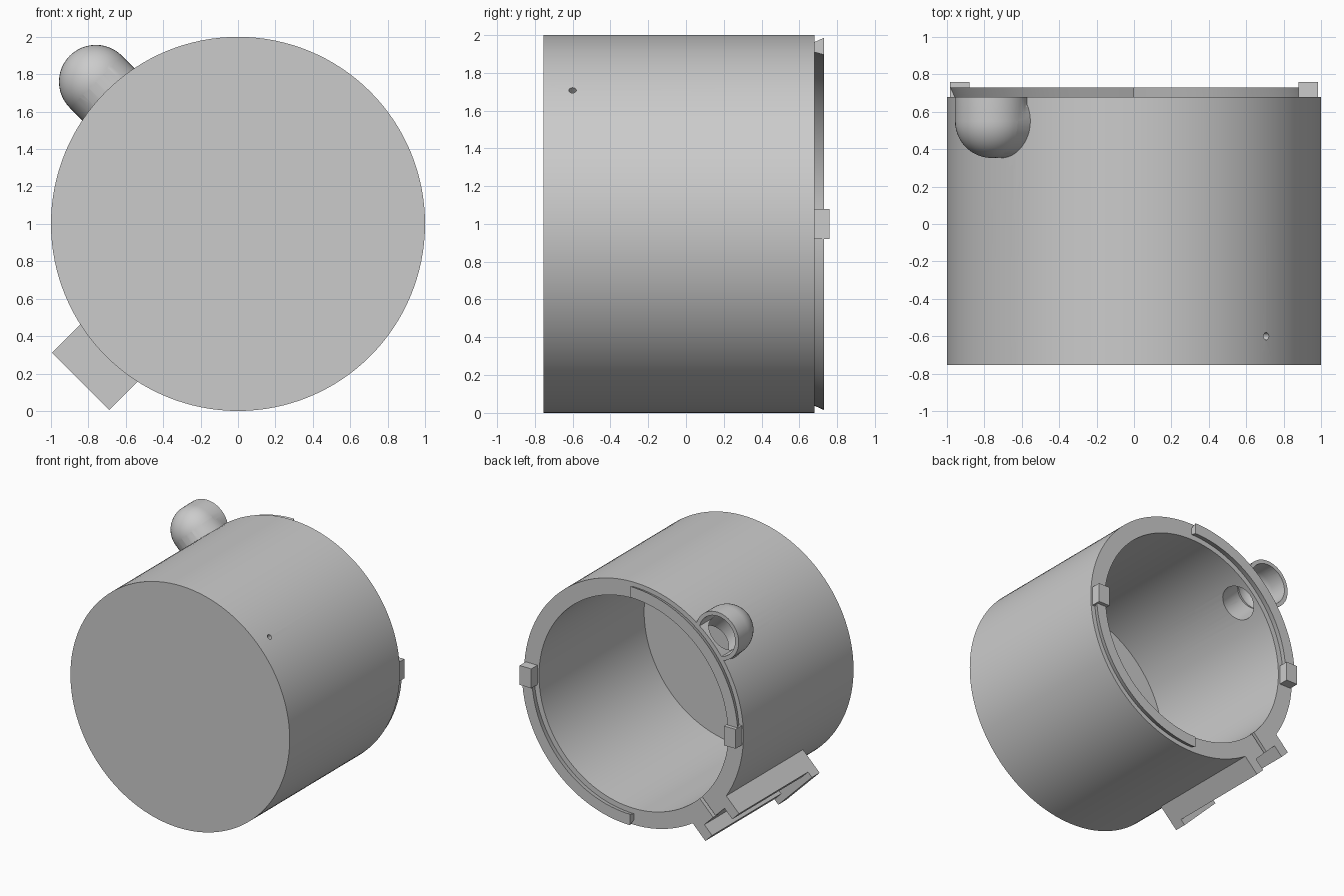
import bpy, bmesh, math
from mathutils import Matrix, Vector

if "Cube" in bpy.data.objects:
    bpy.data.objects.remove(bpy.data.objects["Cube"], do_unlink=True)

grey = bpy.data.materials.new("plain_grey")
grey.use_nodes = True
GREY = (0.6, 0.6, 0.6, 1)
grey.diffuse_color = GREY
grey.node_tree.nodes["Principled BSDF"].inputs["Base Color"].default_value = GREY

REAR = 0.68       # plane of the open rim
FRONT = -0.755
WALL = 0.865      # inner radius
CORE = Vector((0, 0, 1))


def finish(bm, name):
    bmesh.ops.recalc_face_normals(bm, faces=bm.faces)
    mesh = bpy.data.meshes.new(name)
    bm.to_mesh(mesh)
    bm.free()
    mesh.materials.append(grey)
    obj = bpy.data.objects.new(name, mesh)
    bpy.context.collection.objects.link(obj)
    return obj


def lathe(name, profile, centre=CORE, steps=128, start=0, sweep=360):
    """Turn a closed (radius, y) profile about a y-parallel axis."""
    bm = bmesh.new()
    full = sweep == 360
    rings = []
    for i in range(steps if full else steps + 1):
        a = math.radians(start + sweep * i / steps)
        rings.append([bm.verts.new((centre.x + r * math.cos(a), y, centre.z - r * math.sin(a)))
                      for r, y in profile])
    n = len(profile)
    for i in range(steps):
        a, b = rings[i], rings[(i + 1) % len(rings)]
        for j in range(n):
            k = (j + 1) % n
            if profile[j][0] or profile[k][0]:
                bm.faces.new((a[j], a[k], b[k], b[j]))
    if not full:
        bm.faces.new(rings[0])
        bm.faces.new(rings[-1])
    bmesh.ops.remove_doubles(bm, verts=bm.verts, dist=1e-5)
    return finish(bm, name)


def radial_frame(angle):
    """Local z points outward from the cup axis, local x is tangential."""
    return Matrix.Translation(CORE) @ Matrix.Rotation(math.radians(angle), 4, 'Y')


def box(name, x, y, z, frame=Matrix()):
    bm = bmesh.new()
    bmesh.ops.create_cube(bm, size=1)
    for v in bm.verts:
        v.co = frame @ Vector([(lo + hi) / 2 + c * (hi - lo)
                               for c, (lo, hi) in zip(v.co, (x, y, z))])
    return finish(bm, name)


def tube(name, radius, y, z, frame, sides=48):
    bm = bmesh.new()
    place = frame @ Matrix.Translation((0, y, sum(z) / 2))
    bmesh.ops.create_cone(bm, cap_ends=True, segments=sides, radius1=radius, radius2=radius,
                          depth=z[1] - z[0], matrix=place)
    return finish(bm, name)


def combine(target, tool, operation='DIFFERENCE'):
    mod = target.modifiers.new("cut", 'BOOLEAN')
    mod.operation, mod.object, mod.solver = operation, tool, 'EXACT'
    bpy.context.view_layer.update()
    bpy.context.view_layer.objects.active = target
    bpy.ops.object.modifier_apply(modifier=mod.name)
    bpy.data.objects.remove(tool, do_unlink=True)


def dome_profile(radius, y, end):
    arc = [(radius * math.sin(t), y - radius * math.cos(t))
           for t in (math.pi / 2 * i / 12 for i in range(13))]
    arc[0] = (0, y - radius)
    return arc + [(radius, end), (0, end)]


UPPER_LEFT, LOWER_LEFT, UPPER_RIGHT = radial_frame(-45), radial_frame(-135), radial_frame(45)

# Hollow cup, open at the rear
cup = lathe("cup", [(0, FRONT), (1, FRONT), (1, REAR), (WALL, REAR),
                    (WALL, FRONT + 0.065), (0, FRONT + 0.065)])
combine(cup, tube("pinhole_cutter", 0.02, -0.6, (0.8, 1.1), UPPER_RIGHT, 16))
combine(cup, tube("port_cutter", 0.14, 0.51, (0.7, 1.1), UPPER_LEFT))
combine(cup, box("slit_cutter", (-0.015, 0.015), (REAR - 0.04, 0.8), (0.8, 1.1), LOWER_LEFT))

# Domed port with a hollow elbow leading into the cup
hub = UPPER_LEFT @ Vector((0, 0, 1.075))
DOME_Y = 0.55
port = lathe("domed_port", dome_profile(0.197, DOME_Y, REAR), hub, 48)
stem = tube("port_stem", 0.197, DOME_Y, (0.9, 1.075), UPPER_LEFT)
combine(stem, box("rim_cutter", (-1, 1), (REAR, 1), (0.5, 1.5), UPPER_LEFT))
combine(port, stem, 'UNION')
combine(port, lathe("bore_cutter", dome_profile(0.165, DOME_Y, 0.8), hub, 48))
combine(port, tube("stem_bore_cutter", 0.14, 0.51, (0.7, 1.07), UPPER_LEFT))
combine(port, lathe("cup_cutter", [(0, -1), (0.995, -1), (0.995, 1), (0, 1)]))

# Dovetail ridges on opposite quarters of the rim
ridge = [(0.91, REAR - 0.005), (0.96, REAR - 0.005), (0.985, 0.73), (0.895, 0.73)]
parts = [cup, port]
for name, start in (("lower_ridge", 0), ("upper_ridge", 180)):
    parts.append(lathe(name, ridge, steps=32, start=start, sweep=90))

# Stop blocks at both sides of the rim
for name, x in (("left_stop", (0.88, 0.985)), ("right_stop", (-0.985, -0.88))):
    parts.append(box(name, x, (REAR - 0.005, 0.76), (0.92, 1.08)))

# Mounting shoe: two rails, a floor between them and an end plate
HALF = 0.217
shoe = box("mounting_shoe", (-HALF, HALF), (-0.32, REAR), (0.93, 1.14), LOWER_LEFT)
combine(shoe, box("end_plate", (-HALF, HALF), (-0.32, -0.22), (0.95, 1.19), LOWER_LEFT), 'UNION')
combine(shoe, box("channel_cutter", (-0.13, 0.13), (-0.22, 0.8), (1.04, 1.3), LOWER_LEFT))
combine(shoe, box("slit_cutter", (-0.015, 0.015), (REAR - 0.04, 0.8), (0.8, 1.1), LOWER_LEFT))
combine(shoe, lathe("cup_cutter", [(0, -1), (0.995, -1), (0.995, 1), (0, 1)]))
parts.append(shoe)

# Smooth the round surfaces and keep the edges crisp
bpy.ops.object.select_all(action='DESELECT')
for part in parts:
    part.select_set(True)
bpy.context.view_layer.objects.active = cup
bpy.ops.object.shade_smooth_by_angle(angle=math.radians(30))
